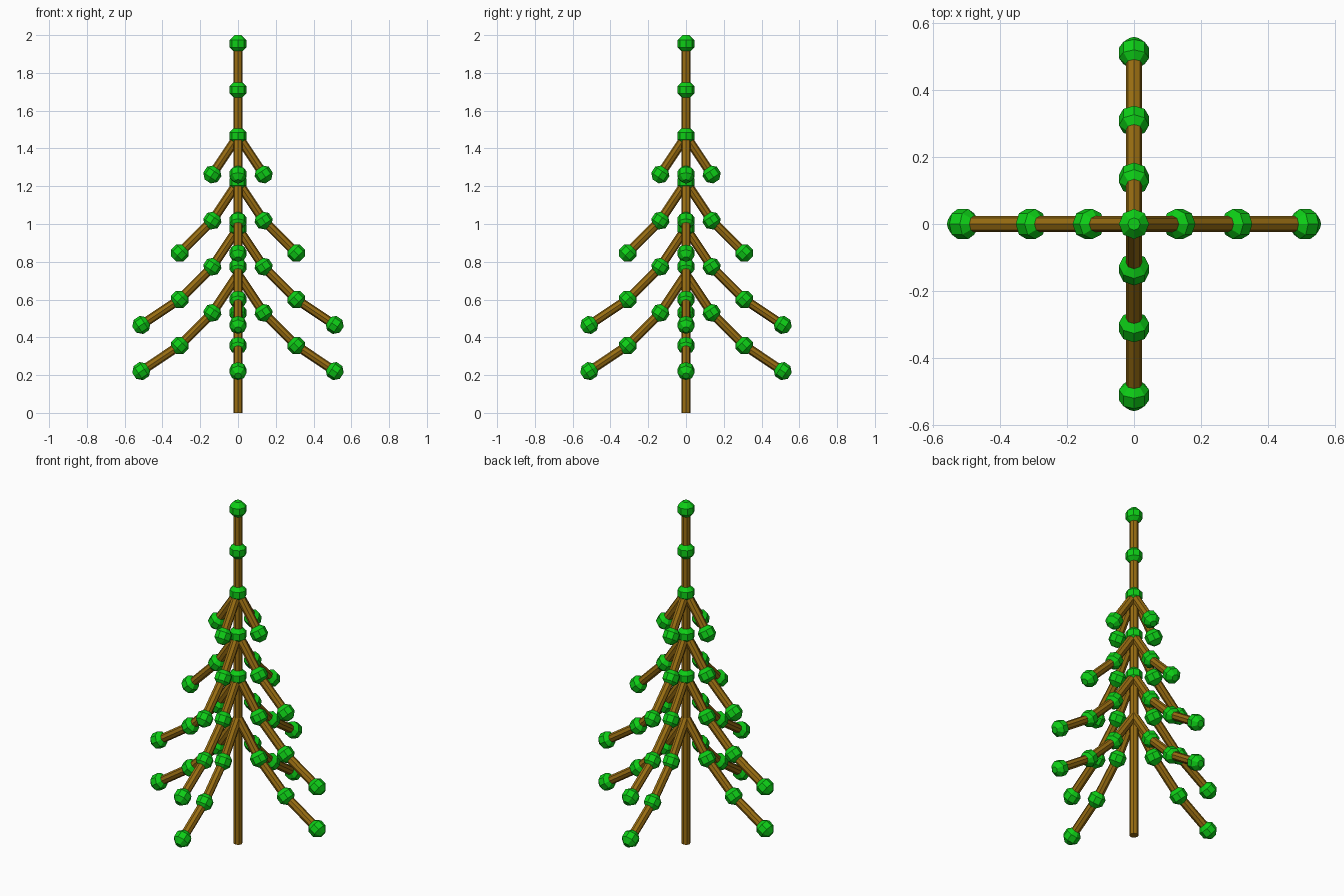
import bpy
import bmesh
import math
from mathutils import Matrix, Vector

if "Cube" in bpy.data.objects:
    bpy.data.objects.remove(bpy.data.objects["Cube"], do_unlink=True)

SIDES = 8
STEP = 0.2443            # length of one branch segment
ROD_RADIUS = STEP * 0.1
BEAD_RADIUS = STEP * 0.2
TILTS = [33.75, 45, 56.25]   # droop of successive segments from straight down


def make_material(name, color):
    mat = bpy.data.materials.new(name)
    mat.use_nodes = True
    mat.diffuse_color = color
    mat.node_tree.nodes["Principled BSDF"].inputs["Base Color"].default_value = color
    return mat


brown = make_material("bark_brown", (0.32, 0.155, 0.006, 1))
green = make_material("leaf_green", (0.004, 0.62, 0.008, 1))


def finish_mesh(bm, name, mat):
    mesh = bpy.data.meshes.new(name)
    bm.to_mesh(mesh)
    bm.free()
    mesh.materials.append(mat)
    return mesh


def rod_mesh(name, length):
    """Octagonal rod rising from its origin."""
    bm = bmesh.new()
    bmesh.ops.create_cone(bm, cap_ends=True, segments=SIDES, radius1=ROD_RADIUS,
                          radius2=ROD_RADIUS, depth=length,
                          matrix=Matrix.Translation((0, 0, length / 2)))
    return finish_mesh(bm, name, brown)


def bead_mesh(name):
    """Faceted ball: straight middle band, sloped shoulders, flat caps."""
    wide = BEAD_RADIUS * math.cos(math.pi / SIDES)
    narrow = BEAD_RADIUS * math.sin(math.pi / SIDES)
    bm = bmesh.new()
    bmesh.ops.create_cone(bm, cap_ends=True, segments=SIDES, radius1=wide,
                          radius2=wide, depth=2 * narrow)
    caps = [f for f in bm.faces if abs(f.normal.z) > 0.9]
    for cap in bmesh.ops.extrude_discrete_faces(bm, faces=caps)["faces"]:
        up = math.copysign(wide, cap.calc_center_median().z)
        for v in cap.verts:
            v.co = Vector((v.co.x * narrow / wide, v.co.y * narrow / wide, up))
    # Bridge each raised cap to the band below it
    bmesh.ops.remove_doubles(bm, verts=bm.verts, dist=1e-6)
    bmesh.ops.recalc_face_normals(bm, faces=bm.faces)
    return finish_mesh(bm, name, green)


def place(name, mesh, matrix):
    obj = bpy.data.objects.new(name, mesh)
    bpy.context.scene.collection.objects.link(obj)
    obj.matrix_world = matrix


# Trunk with beads along its upper part
place("trunk", rod_mesh("trunk", 8 * STEP), Matrix.Identity(4))
segment = rod_mesh("branch_segment", STEP)
bead = bead_mesh("leaf_bead")
for level in range(4, 9):
    place(f"trunk_bead_{level}", bead, Matrix.Translation((0, 0, level * STEP)))

# Drooping branches: four per whorl, shorter towards the top
sides = {"left": 0, "back": 90, "right": 180, "front": 270}
for level, count in zip(range(3, 7), (3, 3, 2, 1)):
    for side, angle in sides.items():
        turn = Matrix.Rotation(math.radians(angle), 4, "Z")
        point = Vector((0, 0, level * STEP))
        for i, tilt in enumerate(TILTS[:count]):
            aim = turn @ Matrix.Rotation(math.radians(180 - tilt), 4, "Y")
            label = f"{side}_{level}_{i + 1}"
            place(f"branch_{label}", segment, Matrix.Translation(point) @ aim)
            point = point + aim @ Vector((0, 0, STEP))
            place(f"branch_bead_{label}", bead, Matrix.Translation(point) @ aim)
